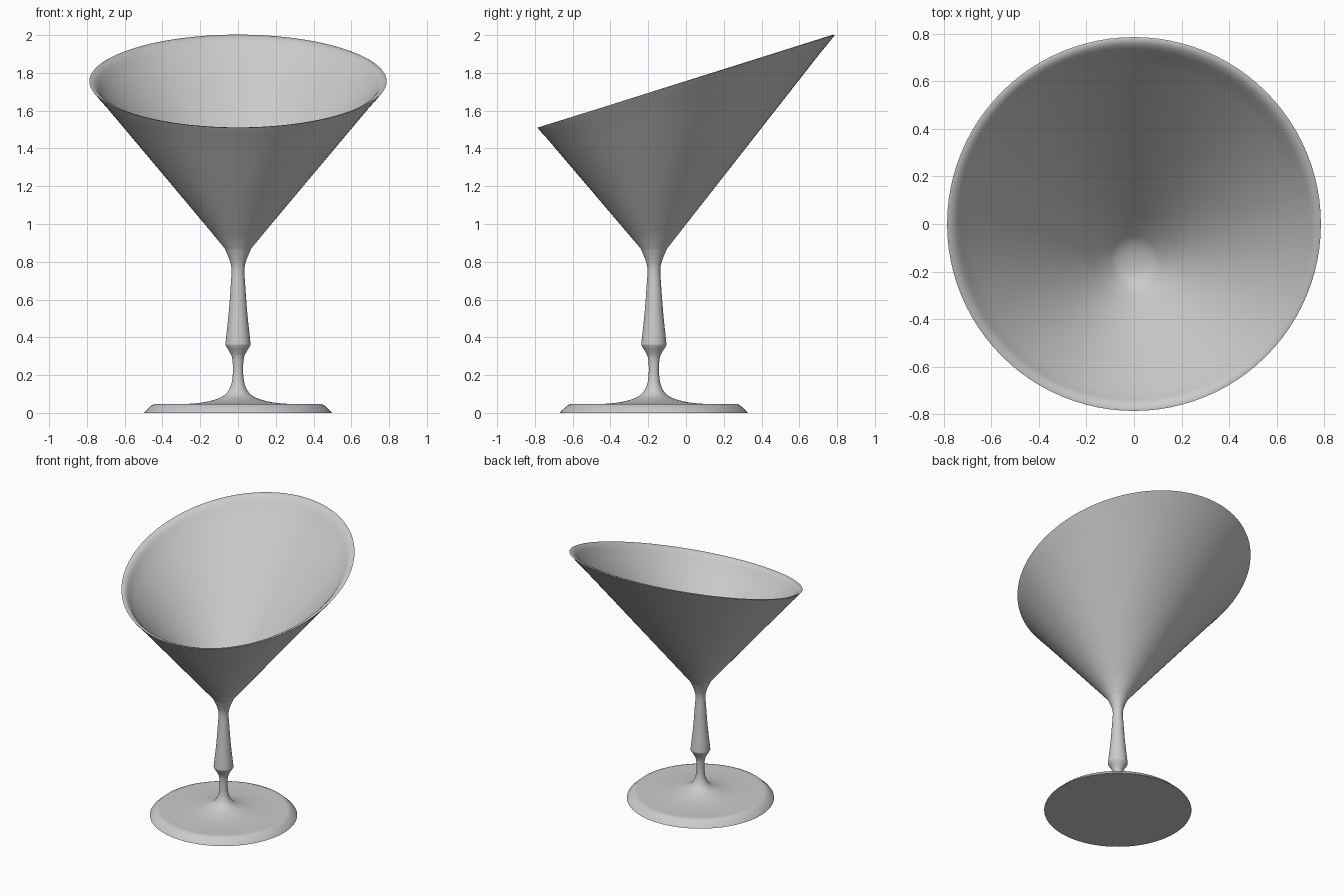
import bpy, bmesh, math
from mathutils import Vector

if "Cube" in bpy.data.objects:
    bpy.data.objects.remove(bpy.data.objects["Cube"])

SEG = 96
AXIS_Y = -0.17                  # stem stands off centre
BASE_Z, RIM_Z = 0.87, 1.755     # the bowl leans progressively between these heights
RIM_TILT = 0.245


def smooth_path(pts, steps=4):
    """Catmull-Rom curve through (radius, z) points."""
    p = [Vector(q) for q in [pts[0]] + pts + [pts[-1]]]
    out = []
    for a, b, c, d in zip(p, p[1:], p[2:], p[3:]):
        for k in range(steps):
            u = k / steps
            out.append(0.5 * (2 * b + (c - a) * u + (2 * a - 5 * b + 4 * c - d) * u ** 2
                              + (3 * b - a - 3 * c + d) * u ** 3))
    return [tuple(v) for v in out] + [pts[-1]]


def leaning_lathe(name, profile):
    """Revolve a profile, shifting and tilting each ring as it nears the rim."""
    bm = bmesh.new()
    rings = []
    for r, z in profile:
        t = max(0.0, (z - BASE_Z) / (RIM_Z - BASE_Z))
        cy = AXIS_Y * (1 - t)
        if r < 1e-5:
            rings.append([bm.verts.new((0, cy, z))])
            continue
        tilt = RIM_TILT * t * min(1.0, r / (0.03 + 0.717 * t))
        ring = []
        for i in range(SEG):
            a = math.tau * i / SEG
            ring.append(bm.verts.new((r * math.cos(a), cy + r * math.sin(a),
                                      z + tilt * math.sin(a))))
        rings.append(ring)
    for lo, hi in zip(rings, rings[1:]):
        for i in range(SEG):
            j = (i + 1) % SEG
            if len(lo) == 1:
                bm.faces.new((lo[0], hi[j], hi[i]))
            elif len(hi) == 1:
                bm.faces.new((lo[i], lo[j], hi[0]))
            else:
                bm.faces.new((lo[i], lo[j], hi[j], hi[i]))
    bmesh.ops.recalc_face_normals(bm, faces=bm.faces)
    mesh = bpy.data.meshes.new(name)
    bm.to_mesh(mesh)
    bm.free()
    ob = bpy.data.objects.new(name, mesh)
    bpy.context.collection.objects.link(ob)
    bpy.context.view_layer.objects.active = ob
    ob.select_set(True)
    bpy.ops.object.shade_smooth_by_angle(angle=math.radians(60))
    return ob


# Foot: flat underside and bevelled edge
foot = [(0, 0), (0.497, 0), (0.492, 0.008), (0.457, 0.04), (0.44, 0.047), (0.42, 0.047)]

# Stem with a swelling, flaring into the neck of the bowl
stem = smooth_path([(0.33, 0.045), (0.21, 0.052), (0.12, 0.071), (0.065, 0.1),
                    (0.036, 0.15), (0.027, 0.22), (0.031, 0.29), (0.046, 0.325),
                    (0.064, 0.355), (0.065, 0.38), (0.05, 0.52), (0.038, 0.68),
                    (0.034, 0.76), (0.045, 0.81), (0.07, 0.87)])

# Bowl: outer wall, rounded lip, inner wall and rounded floor
outer = [(0.07 + 0.65 * k / 8, 0.87 + 0.805 * k / 8) for k in range(1, 9)]
lip = [(0.755, 1.715), (0.787, 1.755), (0.778, 1.757), (0.758, 1.748), (0.741, 1.73), (0.725, 1.705)]
inner = [(0.1 + 0.585 * k / 8, 0.96 + 0.695 * k / 8) for k in range(8, -1, -1)]
floor = [(0.075, 0.943), (0.04, 0.933), (0, 0.93)]

leaning_lathe("cocktail_glass", foot + stem + outer + lip + inner + floor)
